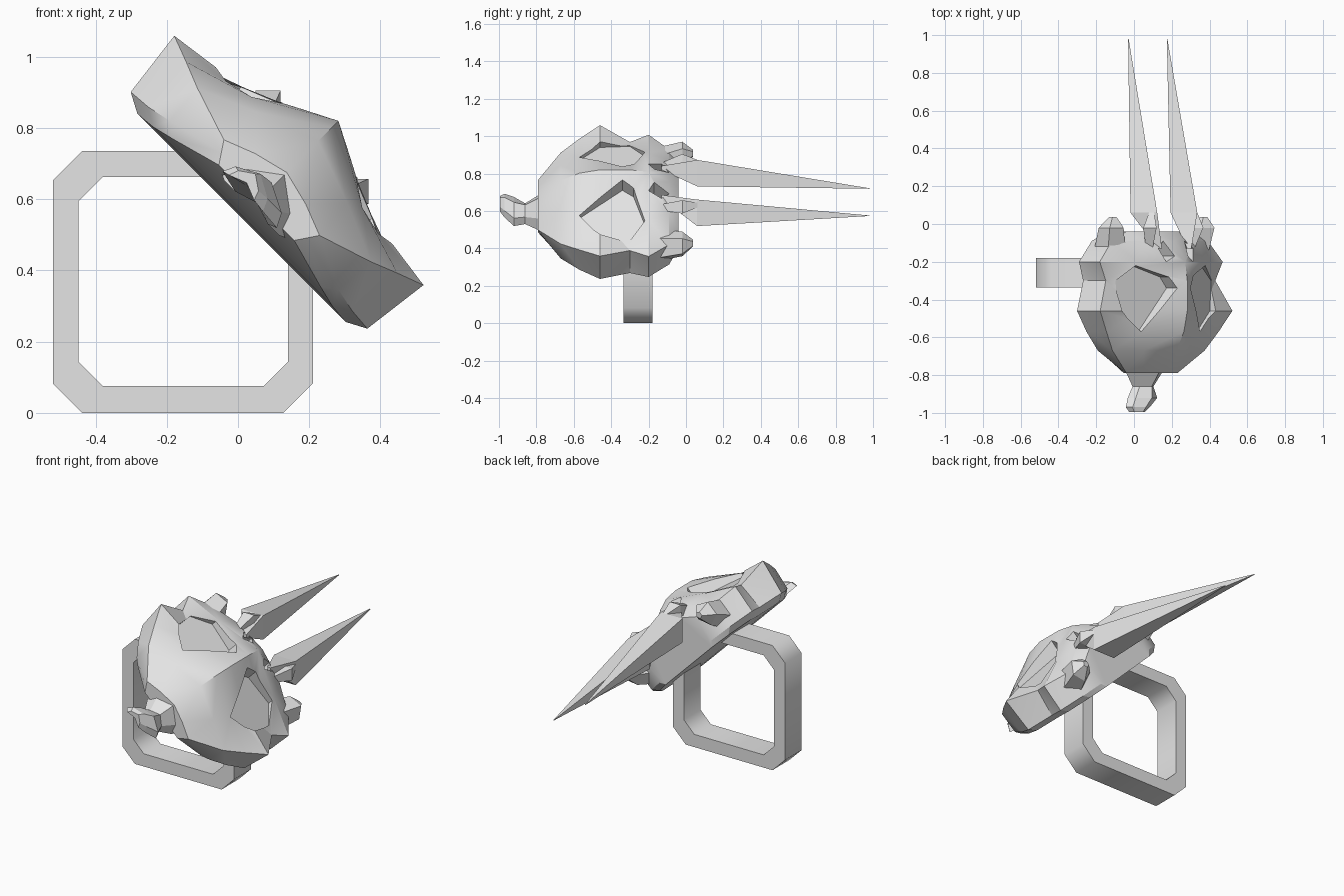
import bpy, bmesh, math
from mathutils import Matrix

if "Cube" in bpy.data.objects:
    bpy.data.objects.remove(bpy.data.objects["Cube"], do_unlink=True)

grey = bpy.data.materials.new("plain grey")
grey.use_nodes = True
grey.diffuse_color = (0.78, 0.78, 0.78, 1)
grey.node_tree.nodes["Principled BSDF"].inputs["Base Color"].default_value = (0.78, 0.78, 0.78, 1)

# The mask leans 45 degrees: local x = width, y = length, z = height above its base
LEAN = Matrix.Translation((0.031, 0, 0.569)) @ Matrix.Rotation(math.radians(45), 4, 'Y')


def finish(name, bm, matrix=LEAN):
    bmesh.ops.recalc_face_normals(bm, faces=bm.faces)
    mesh = bpy.data.meshes.new(name)
    bm.to_mesh(mesh)
    bm.free()
    mesh.materials.append(grey)
    ob = bpy.data.objects.new(name, mesh)
    bpy.context.collection.objects.link(ob)
    ob.matrix_world = matrix
    return ob


def activate(ob):
    bpy.ops.object.select_all(action='DESELECT')
    bpy.context.view_layer.objects.active = ob
    ob.select_set(True)


def loft(bm, sections):
    """Skin a list of closed rings of points and cap both ends."""
    rings = [[bm.verts.new(p) for p in ring] for ring in sections]
    for a, b in zip(rings, rings[1:]):
        for i in range(len(a)):
            j = (i + 1) % len(a)
            bm.faces.new((a[i], a[j], b[j], b[i]))
    bm.faces.new(rings[0])
    bm.faces.new(rings[-1])


def spike(name, side, stations, sides=4):
    """Tapered spike along y; stations are (y, x, z, radius)."""
    bm = bmesh.new()
    loft(bm, [[(side * x + r * math.cos(math.tau * k / sides), y,
                z + r * math.sin(math.tau * k / sides)) for k in range(sides)]
              for y, x, z, r in stations])
    return finish(name, bm)


# Mask body: y, base half width, base height, rim half width, rim height,
# brow x, brow height, ridge height; the base lifts towards the snout
body = [(-.79, .17, .06, .19, .09, .10, .125, .15),
        (-.67, .335, .02, .345, .14, .18, .21, .275),
        (-.57, .405, .005, .42, .17, .22, .23, .33),
        (-.46, .47, 0, .495, .198, .235, .234, .355),
        (-.30, .425, 0, .41, .155, .235, .235, .355),
        (-.20, .455, 0, .46, .16, .25, .235, .34),
        (-.09, .36, 0, .36, .15, .20, .23, .27),
        (-.04, .24, 0, .25, .15, .15, .20, .22)]
rings = []
for y, b, hb, r, hr, m, hm, hc in body:
    half = [(.88 * b, hb - .03), (b, hb), (r, hr), (m, hm)]
    profile = half + [(0, hc)] + [(-x, z) for x, z in reversed(half)]
    rings.append([(x, y, z) for x, z in profile])
bm = bmesh.new()
loft(bm, rings)
bmesh.ops.triangulate(bm, faces=bm.faces)
mask = finish("mask", bm)

# Sunken eyes with sloping floors, and small hollows beside the crest
eye = [(.05, -.34), (.09, -.28), (.26, -.22), (.36, -.30), (.35, -.46), (.22, -.57)]
hollow = [(.05, -.17), (.10, -.20), (.13, -.13), (.08, -.09)]
bm = bmesh.new()
for side in (1, -1):
    for outline, floor in ((eye, lambda x: .262 - .25 * x), (hollow, lambda x: .2)):
        loft(bm, [[(side * x, y, floor(x)) for x, y in outline],
                  [(side * x, y, .6) for x, y in outline]])
cutter = finish("eye_cutter", bm)
cutter.hide_render = True
cut = mask.modifiers.new("eyes", 'BOOLEAN')
cut.operation = 'DIFFERENCE'
cut.solver = 'EXACT'
cut.object = cutter
activate(mask)
bpy.ops.object.modifier_apply(modifier="eyes")
bpy.data.objects.remove(cutter, do_unlink=True)
bpy.ops.object.shade_smooth_by_angle(angle=math.radians(25))

# Long horns, brow spikes and cheek spikes; the two horn tips differ slightly
for side, word, tip in ((1, "left", (.98, .098, .106, .002)),
                        (-1, "right", (.98, .15, .064, .002))):
    spike(word + "_horn", side, [(-.13, .11, .26, .015), (.06, .15, .18, .10), tip])
    spike(word + "_brow_spike", side, [(-.17, .15, .22, .015), (-.02, .175, .25, .05),
                                       (.07, .16, .25, .015)])
    spike(word + "_cheek_spike", side, [(-.15, .31, .09, .09), (-.02, .34, .13, .07),
                                        (.037, .34, .14, .02)], 5)

# Snout: y, centre x, half width, bottom, top
bm = bmesh.new()
loft(bm, [[(c - w, y, lo), (c - .8 * w, y, (lo + hi) / 2), (c, y, hi),
           (c + .8 * w, y, (lo + hi) / 2), (c + w, y, lo), (c, y, lo + .02)]
          for y, c, w, lo, hi in [(-.74, 0, .13, .02, .17), (-.79, 0, .11, .01, .14),
                                  (-.86, 0, .065, .01, .09), (-.92, -.01, .10, .02, .10),
                                  (-.97, -.05, .08, .025, .095), (-.995, -.06, .05, .03, .085)]])
finish("snout", bm)

# Finger ring: square band with cut corners


def octagon(x0, x1, z0, z1, c, y):
    return [(x0, y, z0 + c), (x0 + c, y, z0), (x1 - c, y, z0), (x1, y, z0 + c),
            (x1, y, z1 - c), (x1 - c, y, z1), (x0 + c, y, z1), (x0, y, z1 - c)]


bm = bmesh.new()
loops = [[bm.verts.new(p) for p in octagon(*dims)] for dims in
         ((-.52, .21, 0, .735, .082, -.335), (-.52, .21, 0, .735, .082, -.18),
          (-.448, .14, .075, .662, .068, -.18), (-.448, .14, .075, .662, .068, -.335))]
for n in range(4):
    a, b = loops[n], loops[(n + 1) % 4]
    for i in range(8):
        j = (i + 1) % 8
        bm.faces.new((a[i], a[j], b[j], b[i]))
activate(finish("finger_ring", bm, Matrix()))
bpy.ops.object.shade_smooth_by_angle(angle=math.radians(50))
